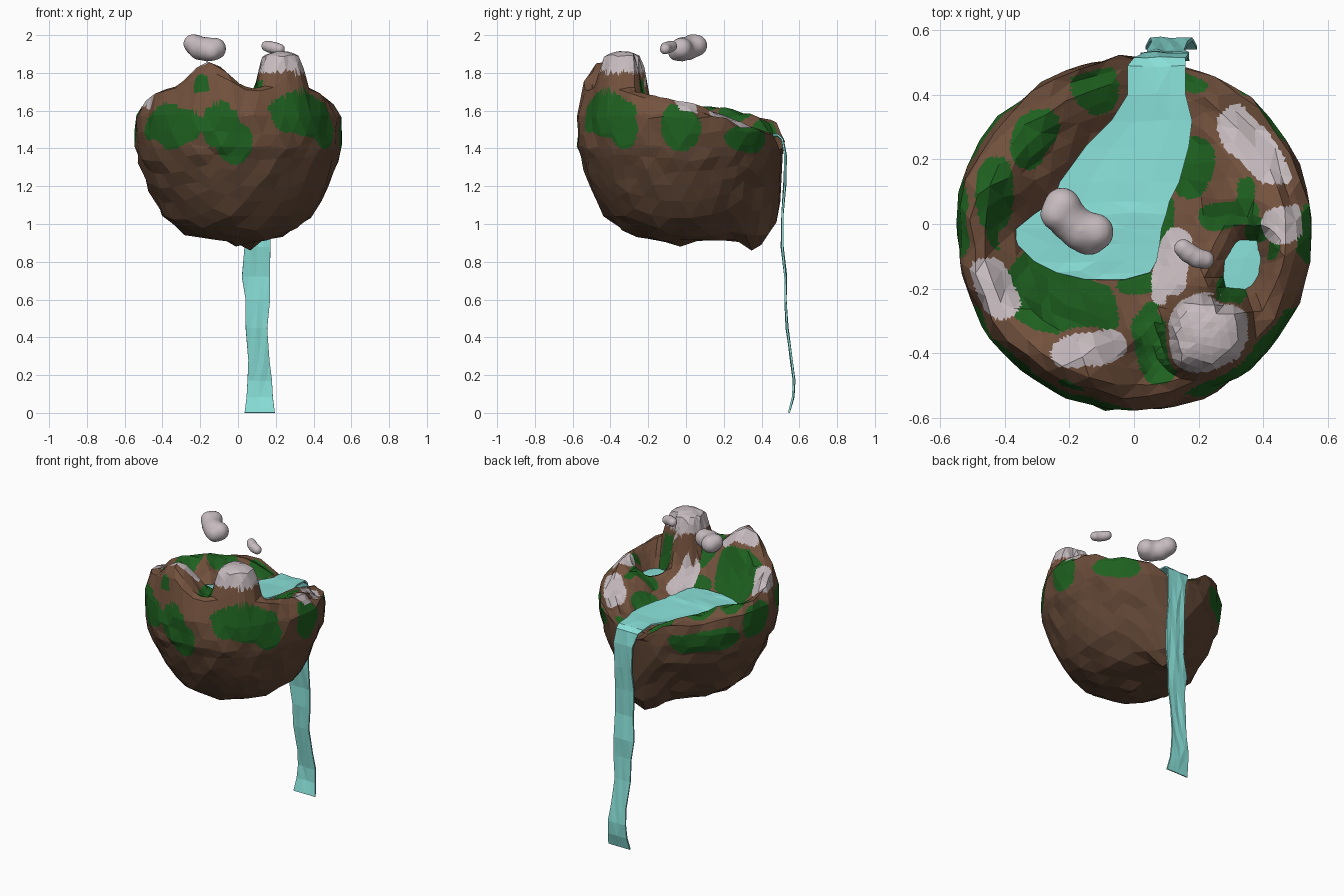
import bpy, bmesh, math, random
from mathutils import Vector, noise

if "Cube" in bpy.data.objects:
    bpy.data.objects.remove(bpy.data.objects["Cube"])

random.seed(4)

def material(name, c):
    m = bpy.data.materials.new(name)
    m.diffuse_color = (*c, 1)
    m.use_nodes = True
    m.node_tree.nodes["Principled BSDF"].inputs["Base Color"].default_value = m.diffuse_color
    return m

EARTH = material("earth brown", (0.175, 0.085, 0.048))
GRASS = material("grass green", (0.013, 0.118, 0.014))
STONE = material("pale stone", (0.57, 0.50, 0.52))
WATER = material("water cyan", (0.25, 0.745, 0.69))
MID = material("middle brown", (0.14, 0.070, 0.040))
DEEP = material("deep brown", (0.115, 0.060, 0.035))

def clamp(v):
    return max(0.0, min(1.0, v))

def add_object(name, bm, mats):
    me = bpy.data.meshes.new(name)
    bm.to_mesh(me)
    bm.free()
    ob = bpy.data.objects.new(name, me)
    bpy.context.collection.objects.link(ob)
    for m in mats:
        me.materials.append(m)
    return ob

# Water outlines as rows: left x, right x, y, z
LAKE = [(-.15, -.03, -.172, 1.50), (-.24, .05, -.15, 1.50), (-.31, .07, -.115, 1.50),
        (-.365, .08, -.06, 1.50), (-.365, .085, -.015, 1.50),
        (-.31, .10, .03, 1.50), (-.25, .11, .07, 1.495), (-.23, .14, .13, 1.49),
        (-.15, .17, .24, 1.485), (-.07, .18, .32, 1.48), (-.02, .16, .40, 1.48),
        (-.02, .16, .49, 1.475)]
FALL = [(.0, .16, .515, 1.45), (.03, .17, .53, 1.36), (.04, .165, .528, 1.2),
        (.03, .17, .515, 1.05), (.035, .17, .515, .88), (.02, .17, .53, .72),
        (.04, .17, .532, .6), (.04, .155, .54, .45), (.055, .165, .565, .28),
        (.05, .18, .577, .17), (.045, .185, .57, .08), (.035, .195, .55, 0)]
POND = [(.28, .36, -.21, 1.53), (.27, .39, -.16, 1.53), (.28, .40, -.11, 1.53),
        (.32, .385, -.05, 1.53)]

def outline(rows):
    return [Vector((r[0], r[2])) for r in rows] + [Vector((r[1], r[2])) for r in reversed(rows)]

def signed_distance(poly, x, y):
    p, best, inside = Vector((x, y)), 9.0, False
    for a, b in zip(poly, poly[1:] + poly[:1]):
        ab = b - a
        t = clamp((p - a).dot(ab) / ab.length_squared)
        best = min(best, (p - a - ab * t).length)
        if (a.y > y) != (b.y > y) and x < a.x + (y - a.y) * ab.x / ab.y:
            inside = not inside
    return -best if inside else best

LAKE_LINE, POND_LINE = outline(LAKE + [(0, .16, .56, 1.4)]), outline(POND)

def bump(x, y, cx, cy, sx, sy):
    return math.exp(-((x - cx) / sx) ** 2 - ((y - cy) / sy) ** 2)

# Height of the top of the island
def ground(x, y):
    z = 1.65 - .2 * y - .03 * clamp(1 - math.hypot(x, y + .03) / .4)
    z += .125 * bump(x, y, -.14, -.42, .118, .118)                      # left peak
    z -= .05 * bump(x, y, .06, -.43, .09, .1)                           # gap between peaks
    z -= .10 * bump(x, y, .19, -.03, .17, .15)                          # hollow by the pond
    z -= .075 * bump(x, y, .42, .36, .19, .19)                          # low back right rim
    d = max(abs(x - .23), abs(y + .335)) * .5 + math.hypot(x - .23, y + .335) * .5
    z += (1.915 - 3 * d * d - z) * clamp((.15 - d) / .045)              # right peak
    level = 1.495 - .05 * max(0, y)
    s = clamp((signed_distance(LAKE_LINE, x, y) + .05) / .2)            # lake bed
    z = level - .06 + (z - level + .06) * s
    s = clamp((signed_distance(POND_LINE, x, y) + .015) / .07)          # pond bed
    return 1.51 + (z - 1.51) * s

# Underside profile: share of the way from top to bottom, radius, height
SIDE = [(.45, .50, 0), (.50, .545, 1.57), (.56, .555, 1.45), (.64, .53, 1.33), (.72, .475, 1.19),
        (.80, .40, 1.04), (.88, .27, .94), (1, 0, .89)]

# Colour patches on top: x, y, half sizes, turn
TOP_GREEN = [(-.12, .43, .07, .08, 0), (-.31, .27, .06, .1, -25), (-.43, .09, .06, .12, 0),
             (-.23, -.25, .17, .1, -8), (-.3, -.16, .09, .07, 0), (.06, -.37, .065, .12, 10),
             (.19, .18, .055, .1, -20), (.29, .03, .1, .045, 10), (.345, .1, .03, .05, 0),
             (.09, -.03, .035, .13, -5), (.02, -.185, .07, .03, 10), (.18, .45, .05, .04, -20),
             (.38, .41, .12, .03, -42), (.30, -.20, .05, .05, 0), (.38, -.02, .04, .04, 0)]
TOP_STONE = [(-.43, -.2, .06, .11, 25), (-.14, -.385, .12, .05, 5), (.12, -.12, .055, .13, -12),
             (.37, .24, .07, .15, 42), (.46, 0, .065, .065, 0), (.23, -.335, .13, .125, 0)]
# Colour patches on the sides: bearing in degrees, height, half sizes
SIDE_GREEN = [(-131, 1.52, 20, .1), (-100, 1.53, 10, .12), (-92, 1.43, 10, .1), (-50, 1.58, 22, .12),
              (-112, 1.74, 5, .05), (0, 1.51, 11, .14), (40, 1.45, 15, .07), (137, 1.44, 24, .08),
              (-33, 1.5, 8, .09), (175, 1.5, 14, .1)]

def in_patch(c, patches):
    wobble = 1 + .3 * noise.noise(c * 9)
    for x, y, rx, ry, turn in patches:
        a = math.radians(turn)
        dx, dy = c.x - x, c.y - y
        u = (dx * math.cos(a) + dy * math.sin(a)) / rx
        v = (-dx * math.sin(a) + dy * math.cos(a)) / ry
        if (u ** 4 + v ** 4) ** .25 * .4 + math.hypot(u, v) * .6 < wobble:
            return True
    return False

def on_side(c):
    wobble = 1.05 + .35 * noise.noise(c * 7)
    az = math.degrees(math.atan2(c.y + .03, c.x))
    for b, z, hb, hz in SIDE_GREEN:
        da = (az - b + 180) % 360 - 180
        if math.hypot(da / hb, (c.z - z) / hz) < wobble:
            return True
    return False

# Floating island
bm = bmesh.new()
bmesh.ops.create_icosphere(bm, subdivisions=4, radius=1)
steep = [e for e in bm.edges if all(v.co.z > .15 and v.co.x > -.02 and v.co.y < .15 for v in e.verts)]
bmesh.ops.subdivide_edges(bm, edges=steep, cuts=1, use_grid_fill=True)   # finer by the right peak
bmesh.ops.triangulate(bm, faces=bm.faces[:])
for v in bm.verts:
    n = v.co.normalized()
    phi, az = math.acos(max(-1, min(1, n.z))), math.atan2(n.y, n.x)
    t = phi / math.pi
    if t < .45:
        r = .5 * math.sqrt((1 - math.cos(phi)) / (1 - math.cos(.45 * math.pi)))
        x, y = r * math.cos(az), r * math.sin(az) - .03
        z = ground(x, y)
        j = .002 if x > 0 and y < 0 else .008
        x, y, z = (q + random.uniform(-j, j) for q in (x, y, z))
    else:
        (t0, r0, z0), (t1, r1, z1) = next((a, b) for a, b in zip(SIDE, SIDE[1:]) if t <= b[0] + 1e-6)
        k = (t - t0) / (t1 - t0)
        rim = ground(.5 * math.cos(az), .5 * math.sin(az) - .03)
        z = (z0 or rim) * (1 - k) + z1 * k
        z = min(z, rim - .02)
        r = r0 + (r1 - r0) * k + random.uniform(-.016, .008)
        x, y = r * math.cos(az), r * math.sin(az) - .03
        if t > .6:                                                       # hanging point at the back
            z -= .27 * bump(x, y, .06, .44, .15, .15)
        z += random.uniform(-.012, .012)
    v.co = (x, y, z)
bmesh.ops.subdivide_edges(bm, edges=bm.edges[:], cuts=4, use_grid_fill=True)
bm.normal_update()
for f in bm.faces:
    c = f.calc_center_median()
    radius = math.hypot(c.x, c.y + .03)
    top = radius < .52 and c.z > 1.4 and f.normal.z > -.1
    if top and in_patch(c, TOP_STONE) and (c.z > 1.8 or c.y > -.22 or c.x < .1):
        f.material_index = 2
    elif (top and c.z < 1.76 and in_patch(c, TOP_GREEN)) or (
            f.normal.z < .75 and c.z < 1.8 and radius > .42 and on_side(c)):
        f.material_index = 1
    elif radius > .45 and c.z < 1.58 or c.z < 1.4:
        f.material_index = 3 if c.z > 1.40 else 4
add_object("floating_island", bm, [EARTH, GRASS, STONE, MID, DEEP])

# Lake with its waterfall, and the small pond
def ribbon(name, rows, across=4):
    bm = bmesh.new()
    grid = []
    for i, (xl, xr, y, z) in enumerate(rows):
        row = []
        for j in range(across + 1):
            inner = 0 < j < across and 0 < i < len(rows) - 1
            w = random.uniform(-.006, .006) if inner else 0
            row.append(bm.verts.new((xl + (xr - xl) * j / across, y + w, z + w * .5)))
        grid.append(row)
    for a, b in zip(grid, grid[1:]):
        for j in range(across):
            bm.faces.new((a[j], a[j + 1], b[j + 1], b[j]))
    bmesh.ops.triangulate(bm, faces=bm.faces[:])
    ob = add_object(name, bm, [WATER])
    mod = ob.modifiers.new("thickness", 'SOLIDIFY')
    mod.thickness, mod.offset = .01, -1

ribbon("lake_and_waterfall", LAKE + FALL)
ribbon("pond", POND, 2)

# Clouds: merged balls, softened
def cloud(name, balls, voxel):
    bm = bmesh.new()
    for x, y, z, r in balls:
        res = bmesh.ops.create_icosphere(bm, subdivisions=3, radius=r)
        bmesh.ops.translate(bm, verts=res["verts"], vec=(x, y, z))
    ob = add_object(name, bm, [STONE])
    mod = ob.modifiers.new("merge", 'REMESH')
    mod.mode, mod.voxel_size, mod.use_smooth_shade = 'VOXEL', voxel, True
    mod = ob.modifiers.new("soften", 'SMOOTH')
    mod.factor, mod.iterations = .5, 16

cloud("large_cloud", [(-.222, .055, 1.945, .06), (-.24, .03, 1.955, .052), (-.2, .01, 1.93, .065),
                      (-.165, -.02, 1.925, .066), (-.12, -.025, 1.928, .06), (-.14, -.045, 1.915, .055)], .01)
cloud("small_cloud", [(.152, -.075, 1.942, .03), (.17, -.09, 1.937, .033), (.195, -.105, 1.932, .033),
                      (.22, -.11, 1.926, .03)], .006)
